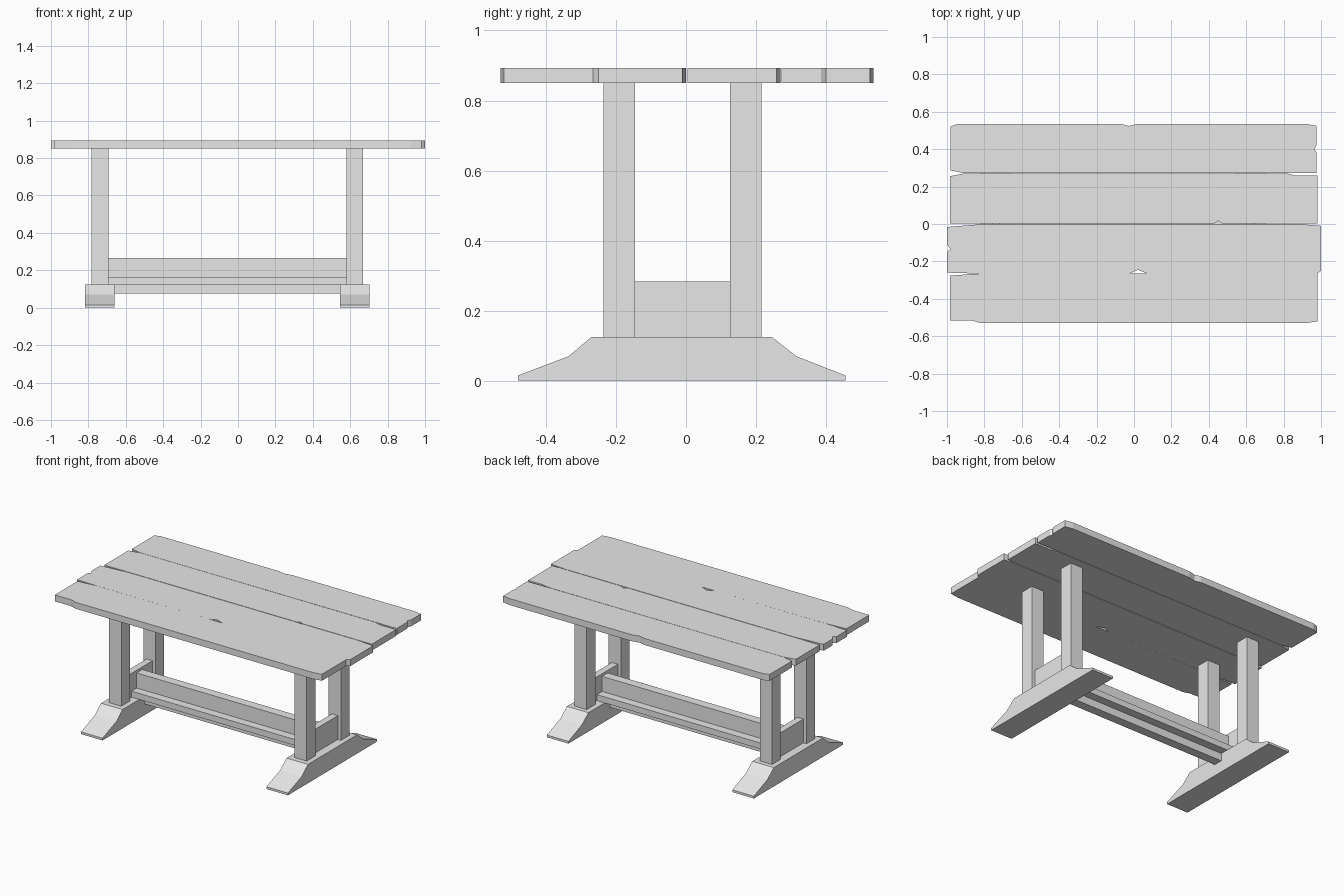
import bpy
import bmesh

# Remove the default cube
default_cube = bpy.data.objects.get("Cube")
if default_cube:
    bpy.data.objects.remove(default_cube, do_unlink=True)

# Single plain grey material
grey = bpy.data.materials.new("plain grey")
grey.use_nodes = True
grey.diffuse_color = (0.8, 0.8, 0.8, 1)
grey.node_tree.nodes["Principled BSDF"].inputs["Base Color"].default_value = (0.8, 0.8, 0.8, 1)


def prism(name, corners, depth):
    """Extrude a closed 3D outline along the depth vector."""
    bm = bmesh.new()
    face = bm.faces.new([bm.verts.new(c) for c in corners])
    extruded = bmesh.ops.extrude_face_region(bm, geom=[face], use_keep_orig=True)
    moved = [g for g in extruded["geom"] if isinstance(g, bmesh.types.BMVert)]
    bmesh.ops.translate(bm, vec=depth, verts=moved)
    bmesh.ops.recalc_face_normals(bm, faces=bm.faces)
    mesh = bpy.data.meshes.new(name)
    bm.to_mesh(mesh)
    bm.free()
    mesh.materials.append(grey)
    obj = bpy.data.objects.new(name, mesh)
    bpy.context.scene.collection.objects.link(obj)
    return obj


def box(name, x, y, z):
    """Box from (min, max) ranges on each axis."""
    outline = [(x[0], y[0], z[0]), (x[1], y[0], z[0]),
               (x[1], y[1], z[0]), (x[0], y[1], z[0])]
    return prism(name, outline, (0, 0, z[1] - z[0]))


def around(centre, half):
    return (centre - half, centre + half)


# Heights shared by several parts
foot_top = 0.125
board_bottom, board_top = 0.85, 0.893
mid_y = -0.01

# Table top: four worn planks with chipped edges and notches
front_outline = [
    (-0.985, -0.515), (-0.87, -0.515), (-0.82, -0.53), (0.92, -0.53),
    (0.98, -0.52), (0.98, -0.265), (0.07, -0.265), (-0.025, -0.265),
    (-0.84, -0.266), (-0.985, -0.276)]
front_middle_outline = [
    (-1, -0.26), (-0.84, -0.265), (-0.025, -0.265), (0.02, -0.245),
    (0.07, -0.265), (0.98, -0.265), (1, -0.25), (1, -0.01), (0.88, 0),
    (-0.8, 0), (-1, -0.016), (-1, -0.11), (-0.98, -0.135), (-1, -0.15)]
back_middle_outline = [
    (-0.985, 0.004), (0.43, 0.004), (0.45, 0.018), (0.47, 0.004),
    (0.98, 0.004), (0.98, 0.258), (0.87, 0.258), (0.82, 0.27),
    (-0.91, 0.27), (-0.985, 0.255)]
back_outline = [
    (-0.91, 0.272), (0.975, 0.273), (0.975, 0.385), (0.965, 0.4),
    (0.975, 0.42), (0.975, 0.525), (0.92, 0.535), (0.02, 0.535),
    (-0.03, 0.524), (-0.07, 0.535), (-0.94, 0.535), (-0.98, 0.522), (-0.98, 0.287)]

planks = {"front_plank": front_outline, "front_middle_plank": front_middle_outline,
          "back_middle_plank": back_middle_outline, "back_plank": back_outline}
for name, outline in planks.items():
    prism(name, [(x, y, board_bottom) for x, y in outline],
          (0, 0, board_top - board_bottom))

# Trestles: sloped foot, two legs and a cross panel at each end
foot_profile = [
    (-0.48, 0), (0.455, 0), (0.455, 0.015), (0.315, 0.07),
    (0.245, foot_top), (-0.27, foot_top), (-0.335, 0.07), (-0.48, 0.015)]
foot_half, leg_half, panel_half = 0.079, 0.045, 0.022
trestles = {"right": -0.738, "left": 0.624}

for side, x in trestles.items():
    prism(side + "_foot", [(x - foot_half, y, z) for y, z in foot_profile],
          (2 * foot_half, 0, 0))
    for end, y in (("front", -0.19), ("back", 0.17)):
        box(f"{end}_{side}_leg", around(x, leg_half), around(y, leg_half),
            (foot_top, board_bottom))
    box(side + "_cross_panel", around(x, panel_half), around(mid_y, 0.135),
        (foot_top, 0.283))

# Stretcher: upright board crossing a flat shelf between the trestles
span = (trestles["right"], trestles["left"])
box("stretcher_board", span, around(mid_y, 0.03), (0.075, 0.265))
box("stretcher_shelf", span, around(mid_y, 0.085), (foot_top, 0.165))
